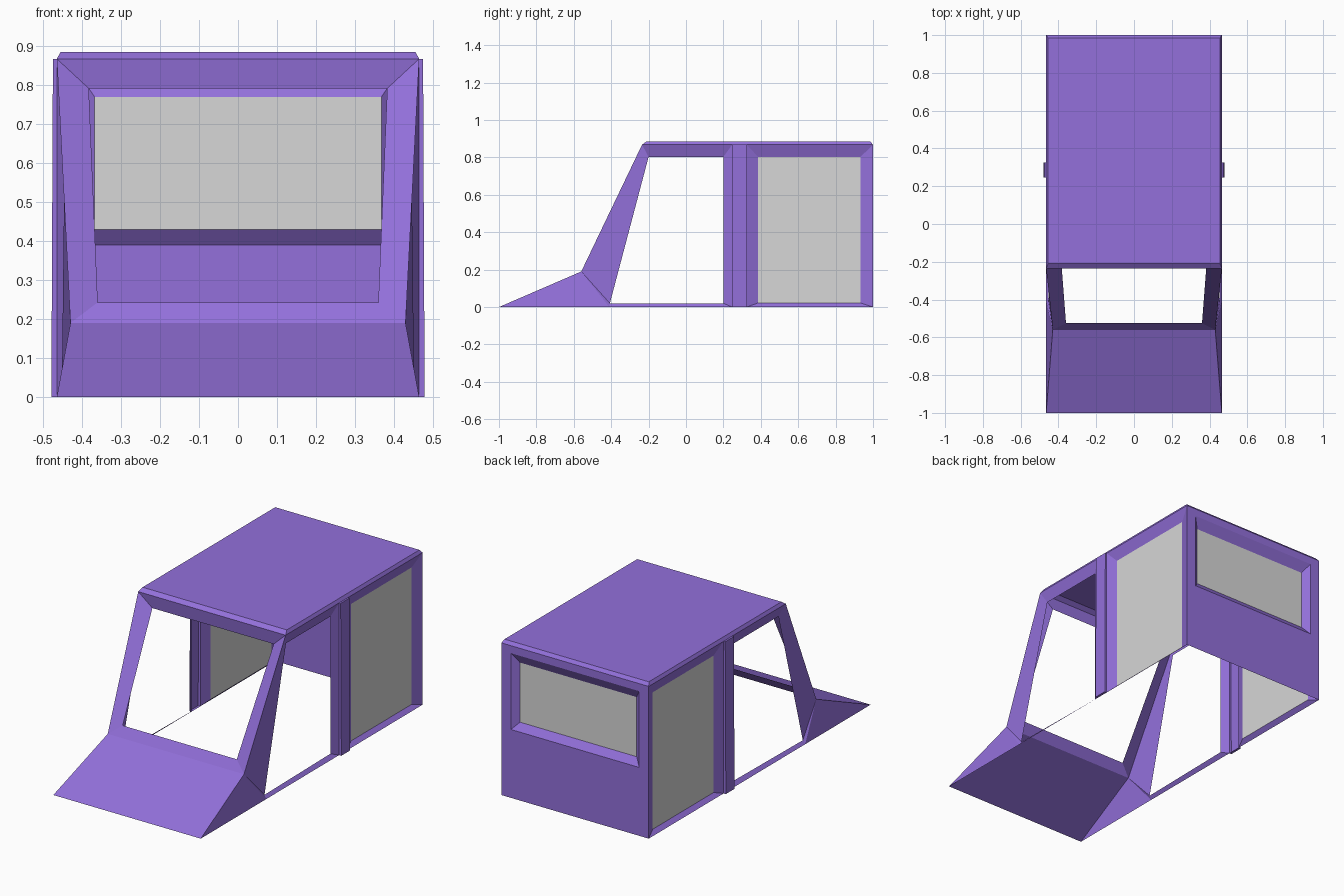
import bpy, bmesh
from mathutils import Vector

if "Cube" in bpy.data.objects:
    bpy.data.objects.remove(bpy.data.objects["Cube"])


def material(name, rgb):
    m = bpy.data.materials.new(name)
    m.diffuse_color = (*rgb, 1)
    m.use_nodes = True
    m.node_tree.nodes["Principled BSDF"].inputs["Base Color"].default_value = m.diffuse_color
    return m


PURPLE = material("purple body", (0.292, 0.162, 0.708))
GLASS = material("light grey glass", (0.68, 0.68, 0.68))


def panel(name, faces, mat=PURPLE, mirror=False, centre=(0, 0.2, 0.25)):
    """Thin sheet part from polygons; every face is turned away from centre."""
    bm = bmesh.new()
    for pts in faces:
        f = bm.faces.new([bm.verts.new(p) for p in pts])
        f.normal_update()
        if f.normal.dot(f.calc_center_median() - Vector(centre)) < 0:
            f.normal_flip()
    bmesh.ops.remove_doubles(bm, verts=bm.verts, dist=0.0005)
    me = bpy.data.meshes.new(name)
    bm.to_mesh(me)
    bm.free()
    me.materials.append(mat)
    ob = bpy.data.objects.new(name, me)
    bpy.context.collection.objects.link(ob)
    if mirror:
        ob.modifiers.new("Mirror", 'MIRROR').use_axis[0] = True
    return ob


def ring(outer, inner):
    """Quads joining two loops of equal length."""
    n = len(outer)
    return [[outer[i], outer[(i + 1) % n], inner[(i + 1) % n], inner[i]] for i in range(n)]


def across(y, w0, z0, w1, z1, y1=None):
    """Symmetric four-point loop facing front or back."""
    y1 = y if y1 is None else y1
    return [(-w0, y, z0), (w0, y, z0), (w1, y1, z1), (-w1, y1, z1)]


def side(x, y0, y1, z0, z1):
    """Four-point rectangle in a side plane."""
    return [(x, y0, z0), (x, y1, z0), (x, y1, z1), (x, y0, z1)]


W, IN, EAVE, TOP = 0.465, 0.443, 0.868, 0.886

# Sloping hood
panel("hood", [across(-1, W, 0, 0.43, 0.19, -0.56)])

# Windshield frame, its inner edge recessed
panel("windshield_frame", ring(across(-0.56, 0.43, 0.19, W, EAVE, -0.235),
                               across(-0.525, 0.36, 0.243, 0.383, 0.792, -0.225)))

# Roof with a chamfered rim
eave = [(-W, -0.235, EAVE), (W, -0.235, EAVE), (W, 1, EAVE), (-W, 1, EAVE)]
crown = [(-0.455, -0.21, TOP), (0.455, -0.21, TOP), (0.455, 0.985, TOP), (-0.455, 0.985, TOP)]
panel("roof", [crown] + ring(eave, crown))

# Rear wall with bevelled window recess and glass
hole = across(1, 0.405, 0.39, 0.405, 0.825)
pane = across(0.97, 0.368, 0.43, 0.368, 0.77)
panel("rear_wall", ring(across(1, W, 0, W, EAVE), hole) + ring(hole, pane))
panel("rear_window", [pane], GLASS)

# Front fender and windshield pillar
hood_top, pillar_top = (0.43, -0.56, 0.19), (W, -0.235, EAVE)
sill_front, door_low, door_high = (W, -0.41, 0), (0.452, -0.407, 0.02), (IN, -0.2, 0.803)
panel("front_fender", [[(W, -1, 0), sill_front, hood_top],
                       [sill_front, door_low, hood_top]], mirror=True)
panel("windshield_pillar", [[hood_top, door_low, door_high, pillar_top]], mirror=True)

# Open front door frame: sill, rear post and top rail
outer = [sill_front, (W, 0.247, 0), (W, 0.247, EAVE), pillar_top]
inner = [door_low, (IN, 0.2, 0.02), (IN, 0.2, 0.803), door_high]
panel("front_door_frame", ring(outer, inner)[:3], mirror=True)

# Rear side frame and glass
glass = side(IN, 0.385, 0.933, 0.022, 0.803)
panel("rear_side_frame", ring(side(W, 0.325, 1, 0, EAVE), glass), mirror=True)
panel("rear_side_window", [glass], GLASS, mirror=True)

# Raised centre pillar strip
base = side(W, 0.247, 0.325, 0, EAVE)
face = [(0.479 if p[2] == 0 else 0.475, p[1], p[2]) for p in base]
panel("centre_pillar", [face] + ring(base, face), mirror=True, centre=(0.46, 0.286, 0.43))
